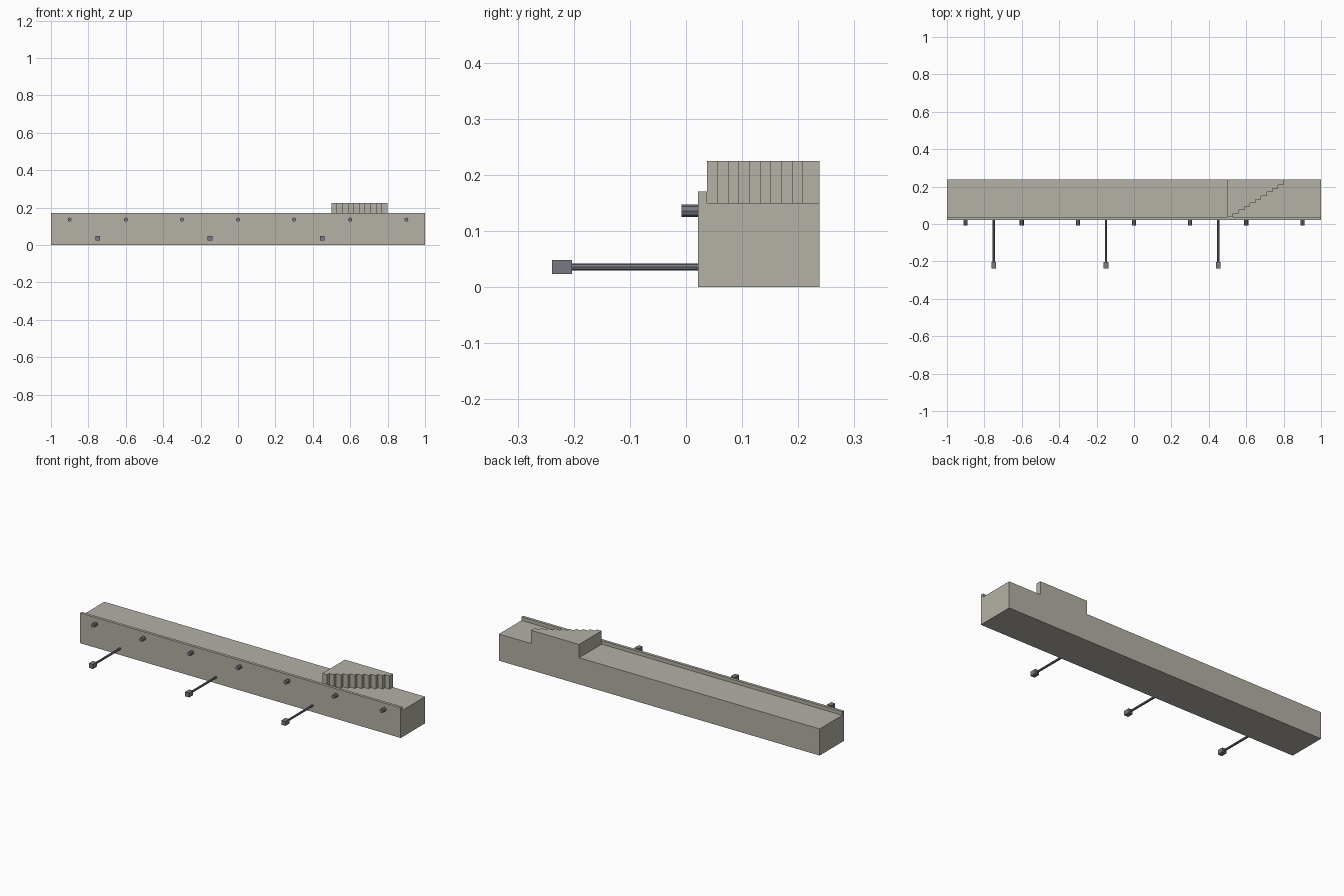
import bpy
import bmesh
from math import pi
from mathutils import Matrix, Vector

cube = bpy.data.objects.get("Cube")
if cube:
    bpy.data.objects.remove(cube, do_unlink=True)


def make_material(name, rgb):
    mat = bpy.data.materials.new(name)
    mat.use_nodes = True
    color = (*rgb, 1.0)
    mat.diffuse_color = color
    mat.node_tree.nodes["Principled BSDF"].inputs["Base Color"].default_value = color
    return mat


stone = make_material("warm grey stone", (0.46, 0.44, 0.39))
metal = make_material("dark grey metal", (0.19, 0.195, 0.22))

FRONT, ROOF_FRONT, BACK = 0.021, 0.037, 0.238
ROOF, PARAPET, BLOCK_TOP = 0.15, 0.17, 0.225


def finish(name, bm, mat):
    bmesh.ops.recalc_face_normals(bm, faces=bm.faces)
    mesh = bpy.data.meshes.new(name)
    bm.to_mesh(mesh)
    bm.free()
    mesh.materials.append(mat)
    obj = bpy.data.objects.new(name, mesh)
    bpy.context.collection.objects.link(obj)
    return obj


def prism(name, outline, offset, mat):
    """Extrude a closed outline along an offset."""
    bm = bmesh.new()
    face = bm.faces.new([bm.verts.new(p) for p in outline])
    result = bmesh.ops.extrude_face_region(bm, geom=[face], use_keep_orig=True)
    verts = [v for v in result["geom"] if isinstance(v, bmesh.types.BMVert)]
    bmesh.ops.translate(bm, verts=verts, vec=offset)
    return finish(name, bm, mat)


def rod(name, x, z, radius, y0, y1, sides, mat):
    """Cylinder lying along y."""
    bm = bmesh.new()
    place = Matrix.Translation((x, (y0 + y1) / 2, z)) @ Matrix.Rotation(pi / 2, 4, "X")
    bmesh.ops.create_cone(bm, cap_ends=True, segments=sides, radius1=radius,
                          radius2=radius, depth=y1 - y0, matrix=place)
    return finish(name, bm, mat)


def box(name, center, size, mat):
    bm = bmesh.new()
    place = Matrix.Translation(center) @ Matrix.Diagonal((*size, 1))
    bmesh.ops.create_cube(bm, size=1, matrix=place)
    return finish(name, bm, mat)


# Long wall with a raised front lip
section = [(FRONT, 0), (BACK, 0), (BACK, ROOF), (ROOF_FRONT, ROOF),
           (ROOF_FRONT, PARAPET), (FRONT, PARAPET)]
prism("wall", [(-1, y, z) for y, z in section], Vector((2, 0, 0)), stone)

# Raised block with a stepped diagonal side
steps, run, rise = 10, 0.03, 0.019
plan = [(0.5, BACK)]
for i in range(steps):
    y = ROOF_FRONT + rise * i
    plan += [(0.5 + run * i, y), (0.5 + run * (i + 1), y)]
plan.append((0.5 + run * steps, BACK))
prism("stepped_block", [(x, y, ROOF) for x, y in plan],
      Vector((0, 0, BLOCK_TOP - ROOF)), stone)

# Row of short pegs under the lip
for i in range(7):
    rod(f"peg_{i + 1}", -0.9 + 0.3 * i, 0.136, 0.011, -0.008, FRONT + 0.002, 8, metal)

# Long bars with square heads near the foot
for i in range(3):
    x = -0.75 + 0.6 * i
    rod(f"bar_{i + 1}", x, 0.036, 0.006, -0.205, FRONT + 0.002, 8, metal)
    box(f"bar_head_{i + 1}", (x, -0.221, 0.036), (0.025, 0.035, 0.025), metal)
